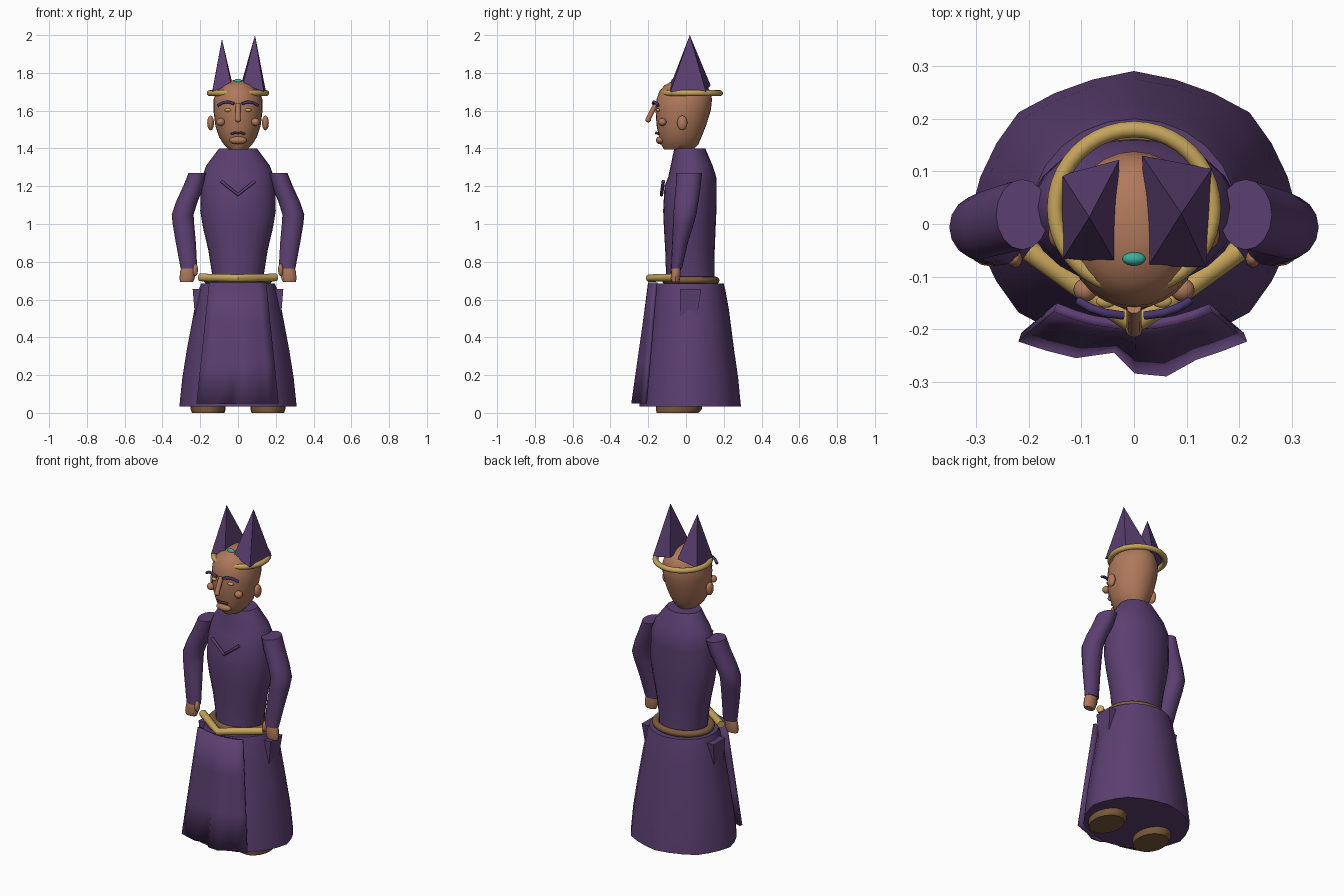
import bpy, bmesh, math
from mathutils import Vector

if "Cube" in bpy.data.objects:
    bpy.data.objects.remove(bpy.data.objects["Cube"])


def material(name, rgb):
    m = bpy.data.materials.new(name)
    m.diffuse_color = (*rgb, 1)
    m.use_nodes = True
    m.node_tree.nodes["Principled BSDF"].inputs["Base Color"].default_value = m.diffuse_color
    return m


PURPLE = material("purple_cloth", (0.105, 0.05, 0.165))
SKIN = material("tan_skin", (0.43, 0.19, 0.105))
GOLD = material("gold", (0.56, 0.37, 0.105))
LEATHER = material("brown_leather", (0.20, 0.105, 0.045))
TEAL = material("teal_gem", (0.045, 0.42, 0.34))
BROW = material("dark_violet", (0.065, 0.035, 0.15))
LIP = material("dark_lip", (0.09, 0.035, 0.04))


def finish(obj, mat, angle=45):
    obj.data.materials.clear()
    obj.data.materials.append(mat)
    bpy.ops.object.select_all(action='DESELECT')
    obj.select_set(True)
    bpy.context.view_layer.objects.active = obj
    if angle:
        bpy.ops.object.shade_smooth_by_angle(angle=math.radians(angle))
    return obj


def from_bmesh(name, bm, mat, angle=45):
    bmesh.ops.recalc_face_normals(bm, faces=bm.faces)
    me = bpy.data.meshes.new(name)
    bm.to_mesh(me)
    bm.free()
    obj = bpy.data.objects.new(name, me)
    bpy.context.collection.objects.link(obj)
    return finish(obj, mat, angle)


def loft(name, rings, mat, n=24, wave=None, angle=45):
    """Closed stack of elliptical rings: (z, cx, cy, rx, ry)."""
    bm = bmesh.new()
    loops = []
    for i, (z, cx, cy, rx, ry) in enumerate(rings):
        loop = []
        for k in range(n):
            a = 2 * math.pi * k / n
            s = 1 + (wave(a, i / (len(rings) - 1)) if wave else 0)
            loop.append(bm.verts.new((cx + rx * s * math.cos(a), cy + ry * s * math.sin(a), z)))
        loops.append(loop)
    for lo, hi in zip(loops, loops[1:]):
        for k in range(n):
            bm.faces.new((lo[k], lo[(k + 1) % n], hi[(k + 1) % n], hi[k]))
    bm.faces.new(loops[0])
    bm.faces.new(loops[-1])
    return from_bmesh(name, bm, mat, angle)


def ball(name, loc, radii, mat):
    bpy.ops.mesh.primitive_uv_sphere_add(segments=20, ring_count=12, location=loc)
    obj = bpy.context.object
    obj.name = name
    obj.scale = radii
    return finish(obj, mat, 60)


def tube(name, pts, r, mat):
    cu = bpy.data.curves.new(name, 'CURVE')
    cu.dimensions = '3D'
    cu.bevel_depth = r
    cu.bevel_resolution = 3
    cu.use_fill_caps = True
    sp = cu.splines.new('POLY')
    sp.points.add(len(pts) - 1)
    for p, co in zip(sp.points, pts):
        p.co = (*co, 1)
    obj = bpy.data.objects.new(name, cu)
    bpy.context.collection.objects.link(obj)
    bpy.ops.object.select_all(action='DESELECT')
    obj.select_set(True)
    bpy.context.view_layer.objects.active = obj
    bpy.ops.object.convert(target='MESH')
    return finish(bpy.context.object, mat, 50)


def ring(name, loc, R, r, scale, mat):
    bpy.ops.mesh.primitive_torus_add(major_segments=40, minor_segments=12, location=loc,
                                     major_radius=R, minor_radius=r)
    obj = bpy.context.object
    obj.name = name
    obj.scale = scale
    return finish(obj, mat, 60)


# Robe: flared skirt with a gently folded hem, and torso
loft("skirt", [(0.035, 0, 0.022, 0.305, 0.264), (0.19, 0, 0.022, 0.29, 0.25),
               (0.335, 0, 0.022, 0.268, 0.23), (0.545, 0, 0.021, 0.23, 0.205),
               (0.65, 0, 0.02, 0.208, 0.188), (0.685, 0, 0.02, 0.195, 0.18)], PURPLE, 24,
     wave=lambda a, t: 0.018 * (1 - t) * math.cos(8 * a))
loft("torso", [(0.67, 0, 0.022, 0.135, 0.13), (0.74, 0, 0.022, 0.138, 0.128),
               (0.86, 0, 0.021, 0.157, 0.131), (0.98, 0, 0.02, 0.185, 0.137),
               (1.07, 0, 0.02, 0.2, 0.141), (1.2, 0, 0.024, 0.196, 0.138),
               (1.25, 0, 0.033, 0.19, 0.127), (1.31, 0, 0.03, 0.168, 0.111),
               (1.4, 0, 0.02, 0.1, 0.082)], PURPLE)

# Front panel: folded strip hanging before the skirt
hem = [(-0.217, -0.215), (-0.165, -0.232), (-0.11, -0.246), (-0.035, -0.236), (0.005, -0.276),
       (0.06, -0.281), (0.115, -0.25), (0.16, -0.235), (0.212, -0.215)]
bm = bmesh.new()
rows = []
for t in (0, 0.33, 0.67, 1):
    row = []
    for x, y in hem:
        top = Vector((x * 0.69, -0.192 + 1.5 * (x * 0.69) ** 2, 0.69))
        row.append(bm.verts.new(Vector((x, y, 0.05)).lerp(top, t)))
    rows.append(row)
for a, b in zip(rows, rows[1:]):
    for k in range(len(hem) - 1):
        bm.faces.new((a[k], a[k + 1], b[k + 1], b[k]))
panel = from_bmesh("front_panel", bm, PURPLE)
mod = panel.modifiers.new("thickness", 'SOLIDIFY')
mod.thickness = 0.018
mod.offset = 0

# Chest trim
tube("chest_trim", [(-0.09, -0.12, 1.227), (0, -0.13, 1.155), (0.09, -0.12, 1.227)], 0.009, PURPLE)

# Belt: leather ring and pointed gold front
ring("waist_ring", (0, 0.025, 0.702), 0.145, 0.02, (1.1, 0.92, 0.95), LEATHER)
tube("gold_belt", [(-0.2, -0.05, 0.717), (-0.1, -0.122, 0.716), (0, -0.192, 0.713),
                   (0.1, -0.122, 0.716), (0.2, -0.05, 0.717)], 0.021, GOLD)

# Head
loft("head", [(1.395, 0, -0.038, 0.05, 0.078), (1.42, 0, -0.033, 0.075, 0.098),
              (1.46, 0, -0.03, 0.1, 0.112), (1.52, 0, -0.025, 0.12, 0.131),
              (1.6, 0, -0.015, 0.13, 0.146), (1.66, 0, -0.009, 0.129, 0.147),
              (1.705, 0, -0.006, 0.113, 0.134), (1.735, 0, -0.005, 0.085, 0.108),
              (1.755, 0, -0.005, 0.05, 0.07), (1.763, 0, -0.005, 0.02, 0.03)], SKIN, 28)
tube("nose", [(0, -0.158, 1.635), (0, -0.178, 1.6), (0, -0.2, 1.555)], 0.014, SKIN)
ball("nose_tip", (0, -0.2, 1.552), (0.016, 0.015, 0.014), SKIN)
tube("upper_lip", [(-0.036, -0.146, 1.476), (-0.015, -0.157, 1.484), (0, -0.159, 1.48),
                   (0.015, -0.157, 1.484), (0.036, -0.146, 1.476)], 0.006, LIP)
ball("chin", (0, -0.135, 1.443), (0.047, 0.024, 0.021), SKIN)

# Crown: circlet and gem
ring("circlet", (0, 0.03, 1.693), 0.15, 0.0155, (1, 1, 1), GOLD)
ball("gem", (0, -0.066, 1.755), (0.022, 0.013, 0.014), TEAL)

# Crown spikes: leaning four-sided pyramids, slightly uneven
spikes = {
    "left_spike": ([(-0.137, 0.093, 1.7), (-0.028, 0.122, 1.735), (-0.036, -0.072, 1.74),
                    (-0.135, -0.066, 1.7)], (-0.085, 0.013, 1.98)),
    "right_spike": ([(0.148, 0.105, 1.7), (0.015, 0.13, 1.735), (0.027, -0.08, 1.74),
                     (0.137, -0.082, 1.7)], (0.09, 0.02, 2.0)),
}
for name, (base, tip) in spikes.items():
    bm = bmesh.new()
    vs = [bm.verts.new(p) for p in base]
    apex = bm.verts.new(tip)
    bm.faces.new(vs)
    for k in range(4):
        bm.faces.new((vs[k], vs[(k + 1) % 4], apex))
    from_bmesh(name, bm, PURPLE, 0)

# Paired parts
for side, s in (("left", -1), ("right", 1)):
    # Sleeve, hand and thumb
    loft(side + "_sleeve", [(0.765, s * 0.26, -0.05, 0.044, 0.029), (0.9, s * 0.276, -0.032, 0.053, 0.042),
                            (1.0, s * 0.289, -0.014, 0.057, 0.055), (1.05, s * 0.293, -0.006, 0.058, 0.061),
                            (1.12, s * 0.27, 0.002, 0.057, 0.064), (1.2, s * 0.235, 0.012, 0.055, 0.066),
                            (1.27, s * 0.212, 0.018, 0.05, 0.067)], PURPLE, 16)
    loft(side + "_hand", [(0.693, s * 0.272, -0.056, 0.034, 0.02), (0.71, s * 0.27, -0.056, 0.04, 0.025),
                          (0.75, s * 0.265, -0.053, 0.041, 0.026), (0.785, s * 0.26, -0.05, 0.036, 0.023)], SKIN, 12)
    ball(side + "_thumb", (s * 0.226, -0.066, 0.757), (0.014, 0.017, 0.033), SKIN)
    # Foot under the hem
    loft(side + "_foot", [(0, s * 0.158, -0.045, 0.086, 0.11), (0.02, s * 0.158, -0.038, 0.093, 0.122),
                          (0.07, s * 0.158, -0.03, 0.09, 0.12)], LEATHER, 20)
    # Hip flap: tapered block sinking into the skirt
    bm = bmesh.new()
    loops = []
    for z, x, y0, y1 in ((0.49, 0.226, -0.03, 0.055), (0.655, 0.24, -0.033, 0.08)):
        loops.append([bm.verts.new((s * px, y, z)) for px, y in
                      ((x, y0), (x, y1), (0.18, y1), (0.18, y0))])
    bm.faces.new(loops[0])
    bm.faces.new(loops[1])
    for k in range(4):
        j = (k + 1) % 4
        bm.faces.new((loops[0][k], loops[0][j], loops[1][j], loops[1][k]))
    from_bmesh(side + "_hip_flap", bm, PURPLE, 0)
    # Face details
    ball(side + "_ear", (s * 0.145, -0.02, 1.535), (0.018, 0.027, 0.039), SKIN)
    ball(side + "_cheek", (s * 0.092, -0.125, 1.54), (0.023, 0.022, 0.021), SKIN)
    ball(side + "_eye", (s * 0.053, -0.147, 1.603), (0.019, 0.012, 0.009), GOLD)
    tube(side + "_eyebrow", [(s * 0.02, -0.174, 1.637), (s * 0.055, -0.169, 1.647),
                             (s * 0.082, -0.16, 1.642), (s * 0.106, -0.146, 1.627)], 0.008, BROW)
